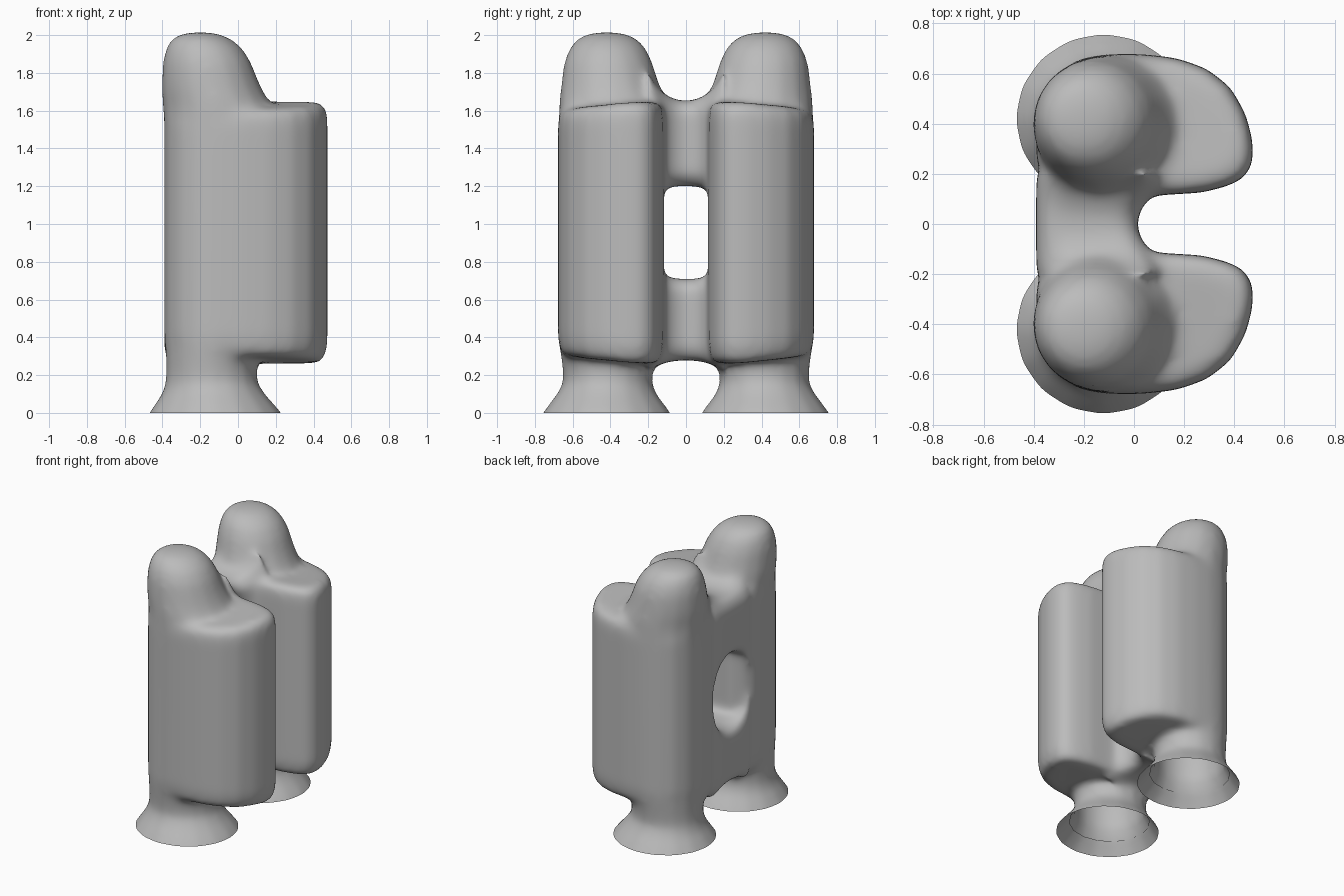
import bpy, bmesh, math
from mathutils import Vector

cube = bpy.data.objects.get("Cube")
if cube:
    bpy.data.objects.remove(cube, do_unlink=True)

grey = bpy.data.materials.new("matte grey")
grey.use_nodes = True
GREY = (0.5, 0.5, 0.5, 1)
grey.diffuse_color = GREY
grey.node_tree.nodes["Principled BSDF"].inputs["Base Color"].default_value = GREY


def loft(bm, loops, cap_first=True):
    """Skin a series of loops with equal point counts, capping the ends."""
    rings = [[bm.verts.new(p) for p in loop] for loop in loops]
    n = len(rings[0])
    faces = [bm.faces.new(rings[-1])]
    if cap_first:
        faces.append(bm.faces.new(rings[0][::-1]))
    for a, b in zip(rings, rings[1:]):
        for i in range(n):
            j = (i + 1) % n
            faces.append(bm.faces.new((a[i], a[j], b[j], b[i])))
    bmesh.ops.recalc_face_normals(bm, faces=faces)
    return faces


def circle(z, x, y, r, sides=16):
    """Ring that is slightly narrower across the pair at the bell."""
    steps = [math.tau * i / sides for i in range(sides)]
    squash = 0.965 if z < 0.2 else 1
    return [Vector((x + r * math.cos(a), y + r * squash * math.sin(a), z))
            for a in steps]


def add_object(name, bm):
    mesh = bpy.data.meshes.new(name)
    bm.to_mesh(mesh)
    bm.free()
    mesh.materials.append(grey)
    obj = bpy.data.objects.new(name, mesh)
    bpy.context.collection.objects.link(obj)
    return obj


# Barrel from flared bell to domed eyepiece: height, centre x, centre y, radius
BARREL = [
    (-0.12, -0.12, 0.42, 0.43), (0.0, -0.12, 0.42, 0.353),
    (0.05, -0.125, 0.42, 0.315), (0.1, -0.13, 0.42, 0.275),
    (0.16, -0.14, 0.415, 0.245), (0.24, -0.14, 0.415, 0.242),
    (0.4, -0.12, 0.41, 0.268), (1.45, -0.12, 0.407, 0.268),
    (1.63, -0.11, 0.385, 0.29), (1.7, -0.135, 0.395, 0.272),
    (1.77, -0.15, 0.405, 0.255), (1.86, -0.165, 0.412, 0.235),
    (1.935, -0.18, 0.415, 0.202), (1.98, -0.195, 0.417, 0.16),
    (2.008, -0.2, 0.42, 0.1), (2.015, -0.2, 0.42, 0.04),
]
# Prism housing outline seen from above
HOUSING = [
    (-0.39, 0.25), (-0.39, 0.42), (-0.37, 0.51), (-0.315, 0.6),
    (-0.22, 0.655), (-0.1, 0.678), (0.03, 0.678), (0.17, 0.662), (0.29, 0.62),
    (0.385, 0.545), (0.445, 0.44), (0.474, 0.33), (0.474, 0.24), (0.435, 0.18),
    (0.37, 0.15), (0.27, 0.125), (0.1, 0.115), (-0.27, 0.125), (-0.35, 0.18),
]
# Height and relative size of the housing, tapered at both ends
TAPER = [(0.26, 0.88), (0.285, 0.96), (0.36, 1), (1.56, 1), (1.62, 0.98), (1.65, 0.88)]
MIDDLE = Vector((0.03, 0.4))

bm = bmesh.new()
for side in (1, -1):
    loft(bm, [circle(z, x, side * y, r) for z, x, y, r in BARREL])
    loops = []
    for z, size in TAPER:
        loop = []
        for outline in HOUSING:
            p = MIDDLE + (Vector(outline) - MIDDLE) * size
            droop = 0.12 * max(0, p.y - 0.3)
            loop.append(Vector((p.x, side * p.y, z + math.copysign(droop, 0.95 - z))))
        loops.append(loop)
    loft(bm, loops)

# Two bridges joining the halves: x, z, and how far each point follows the arch
LOWER = [(-0.39, 0.33, -0.3), (-0.39, 0.65, 1), (-0.31, 0.7, 0.4),
         (-0.05, 0.71, 0.15), (0.01, 0.66, 0.15), (0.01, 0.34, -0.3),
         (-0.03, 0.28, -0.3), (-0.34, 0.28, -0.3)]
UPPER = [(-0.39, 1.26, -1), (-0.39, 1.58, 0), (-0.35, 1.64, 0.1),
         (-0.27, 1.65, 0.6), (-0.05, 1.65, 0.8), (0.01, 1.6, 0.4),
         (0.01, 1.26, -0.15), (-0.05, 1.2, -0.15), (-0.31, 1.21, -0.4)]
STATIONS = [-0.2, -0.17, -0.12, -0.06, 0, 0.06, 0.12, 0.17, 0.2]
for section in (LOWER, UPPER):
    loops = []
    for y in STATIONS:
        arch = 0.3 * (1 - math.sqrt(1 - (y / 0.21) ** 2))
        swell = min(0.1, 4.5 * y * y)
        loops.append([Vector((x + (swell if x > -0.1 else 0), y, z + arch * follow))
                      for x, z, follow in section])
    loft(bm, loops)
body = add_object("binocular_body", bm)

# Fuse the parts into one soft skin
fuse = body.modifiers.new("fuse", 'REMESH')
fuse.mode = 'VOXEL'
fuse.voxel_size = 0.018
soften = body.modifiers.new("soften", 'SMOOTH')
soften.factor = 0.5
soften.iterations = 30
fused = bpy.data.meshes.new_from_object(
    body.evaluated_get(bpy.context.evaluated_depsgraph_get()))
body.modifiers.clear()

# Trim the bells flat and open at the foot
bm = bmesh.new()
bm.from_mesh(fused)
bmesh.ops.bisect_plane(bm, geom=bm.verts[:] + bm.edges[:] + bm.faces[:],
                       plane_co=(0, 0, 0), plane_no=(0, 0, 1), clear_inner=True)
for f in bm.faces:
    f.smooth = True
bm.to_mesh(fused)
bm.free()
body.data = fused
fused.materials.clear()
fused.materials.append(grey)

# Tube linings that continue the bells upward inside
LINING = [(0.08, 0.275), (0.14, 0.24), (0.2, 0.225), (0.5, 0.225), (0.6, 0.15)]
for name, side in (("left_barrel_lining", 1), ("right_barrel_lining", -1)):
    bm = bmesh.new()
    faces = loft(bm, [circle(z, -0.135, side * 0.417, r) for z, r in LINING], False)
    bmesh.ops.reverse_faces(bm, faces=faces)
    for f in bm.faces:
        f.smooth = True
    add_object(name, bm)
